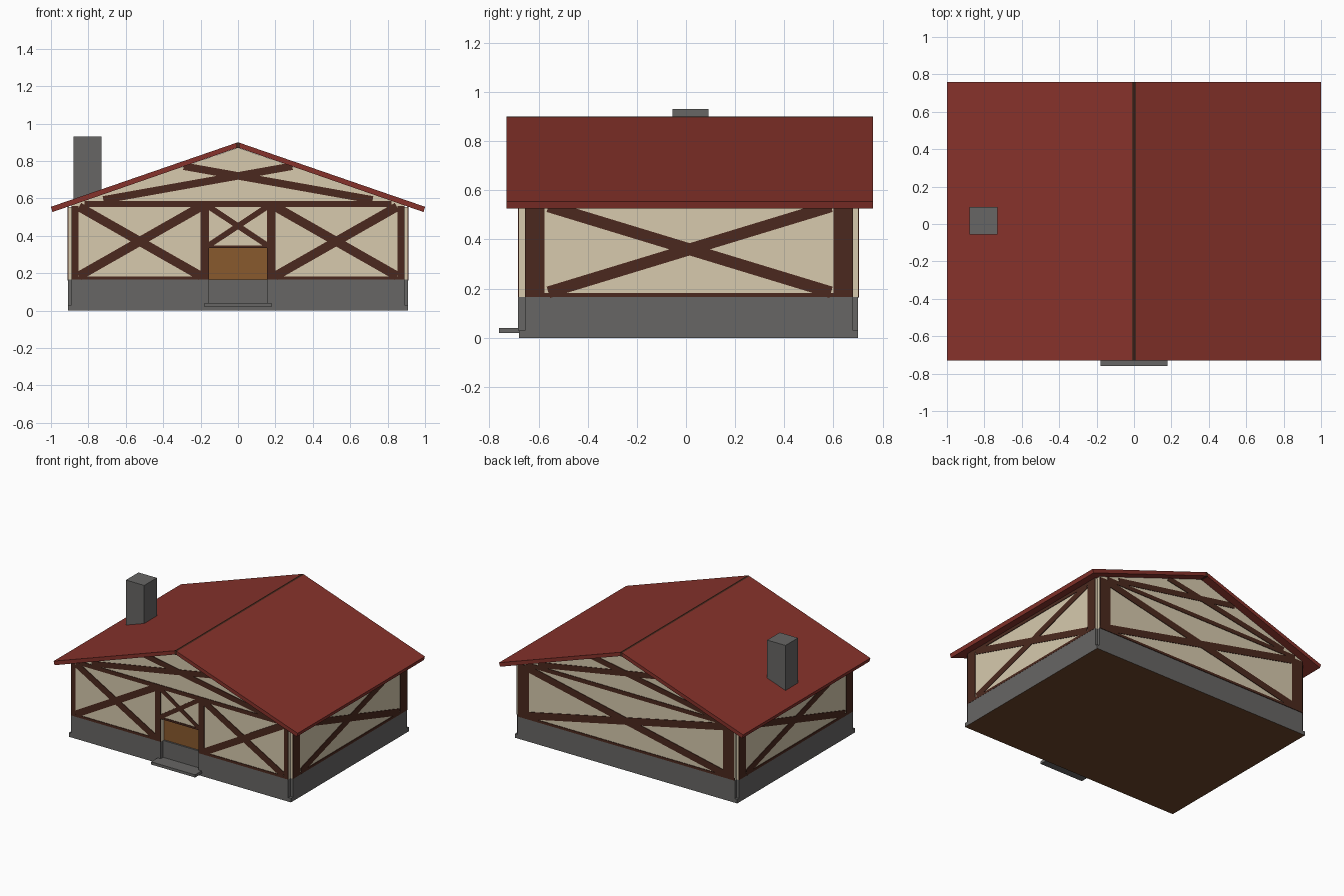
import bpy
import bmesh
from mathutils import Vector

cube = bpy.data.objects.get("Cube")
if cube:
    bpy.data.objects.remove(cube)


def material(name, rgb):
    m = bpy.data.materials.new(name)
    m.use_nodes = True
    colour = (*rgb, 1)
    m.diffuse_color = colour
    m.node_tree.nodes["Principled BSDF"].inputs["Base Color"].default_value = colour
    return m


RED = material("roof red", (0.24, 0.032, 0.024))
CREAM = material("plaster cream", (0.68, 0.59, 0.42))
TIMBER = material("timber brown", (0.07, 0.022, 0.013))
STONE = material("stone grey", (0.136, 0.133, 0.129))
DOOR = material("door brown", (0.25, 0.10, 0.027))
EARTH = material("underside brown", (0.155, 0.06, 0.024))


def add_prism(bm, ring, offset):
    """Extrude a closed ring of points along an offset."""
    lower = [bm.verts.new(p) for p in ring]
    upper = [bm.verts.new(Vector(p) + Vector(offset)) for p in ring]
    bm.faces.new(lower)
    bm.faces.new(upper)
    n = len(ring)
    for i in range(n):
        j = (i + 1) % n
        bm.faces.new((lower[i], lower[j], upper[j], upper[i]))


def finish(name, bm, mat):
    bmesh.ops.recalc_face_normals(bm, faces=bm.faces)
    mesh = bpy.data.meshes.new(name)
    bm.to_mesh(mesh)
    bm.free()
    mesh.materials.append(mat)
    obj = bpy.data.objects.new(name, mesh)
    bpy.context.collection.objects.link(obj)
    return obj


def profile(name, pts, y0, y1, mat):
    """Extrude an x-z outline from y0 to y1."""
    bm = bmesh.new()
    add_prism(bm, [(x, y0, z) for x, z in pts], (0, y1 - y0, 0))
    return finish(name, bm, mat)


def box(name, x, y, z, mat):
    pts = [(x[0], z[0]), (x[1], z[0]), (x[1], z[1]), (x[0], z[1])]
    return profile(name, pts, y[0], y[1], mat)


RIDGE, PITCH, THICK = 0.9, 0.345, 0.028
FRONT, BACK, RECESS = -0.68, 0.70, -0.635
BASE, DOOR_TOP, DOOR_X = 0.165, 0.335, 0.155


def roof_z(x, drop=0.0):
    return RIDGE - PITCH * abs(x) - drop


# Stone plinth with notched corners, a doorway gap and a brown underside
slab = box("plinth_slab", (-0.91, 0.91), (FRONT, BACK), (0, 0.03), STONE)
slab.data.materials.append(EARTH)
for f in slab.data.polygons:
    f.material_index = 1 if f.normal.z < -0.5 else 0
box("plinth_core", (-0.89, 0.89), (RECESS, BACK), (0.03, BASE), STONE)
box("plinth_sides", (-0.91, 0.91), (-0.655, 0.68), (0.03, BASE), STONE).hide_render = False
for s, side in ((1, "left"), (-1, "right")):
    xs = sorted((s * DOOR_X, s * 0.89))
    box("plinth_front_" + side, xs, (FRONT - 0.003, RECESS), (0.03, BASE), STONE)

# Plaster walls: gabled core, front skin with a doorway, side panels
roof_line = [(x, roof_z(x, THICK + 0.001)) for x in (0.89, 0, -0.89)]
profile("gable_walls", [(-0.89, BASE), (0.89, BASE)] + roof_line, RECESS, BACK, CREAM)
doorway = [(-DOOR_X, BASE), (-DOOR_X, DOOR_TOP), (DOOR_X, DOOR_TOP), (DOOR_X, BASE)]
profile("front_wall", [(-0.89, BASE)] + doorway + [(0.89, BASE)] + roof_line,
        FRONT, RECESS, CREAM)
for s, side in ((1, "left"), (-1, "right")):
    xs = sorted((s * 0.88, s * 0.907))
    box(side + "_wall", xs, (-0.655, 0.68), (BASE, 0.555), CREAM)

# Timber framing: thin plates on each wall
WALLS = {
    "front": lambda u, z, d: (u, FRONT - d, z),
    "back": lambda u, z, d: (u, BACK + d, z),
    "left": lambda u, z, d: (0.907 + d, u, z),
    "right": lambda u, z, d: (-0.907 - d, u, z),
}


def framing(wall, bars):
    """Each bar: start, end and width in wall coordinates."""
    bm = bmesh.new()
    place = WALLS[wall]
    out = Vector(place(0, 0, 0.004)) - Vector(place(0, 0, 0))
    for a, b, w in bars:
        a, b = Vector(a), Vector(b)
        side = (b - a).normalized().orthogonal() * w / 2
        ring = [a + side, b + side, b - side, a - side]
        add_prism(bm, [place(p.x, p.y, 0) for p in ring], out)
    finish(wall + "_timber_frame", bm, TIMBER)


def cross(u0, u1, z0, z1, w):
    return [((u0, z0), (u1, z1), w), ((u0, z1), (u1, z0), w)]


def mirrored(a, b, w):
    return [(a, b, w), ((-a[0], a[1]), (-b[0], b[1]), w)]


gable = [((-0.82, 0.57), (0.82, 0.57), 0.03)] + mirrored((-0.72, 0.592), (0.29, 0.772), 0.04)

front = gable + [((-0.16, 0.342), (0.16, 0.342), 0.014)]
front += mirrored((0.16, 0.174), (0.89, 0.174), 0.018)
front += mirrored((0.872, BASE), (0.872, 0.56), 0.036)
front += mirrored((0.178, BASE), (0.178, 0.57), 0.045)
front += cross(-0.85, -0.2, 0.185, 0.555, 0.048) + cross(0.2, 0.85, 0.185, 0.555, 0.048)
front += cross(-0.155, 0.155, 0.35, 0.555, 0.03)
framing("front", front)

back = gable + [((-0.89, 0.174), (0.89, 0.174), 0.018)]
back += mirrored((0.84, BASE), (0.84, 0.56), 0.09)
back += cross(-0.82, 0.82, 0.19, 0.545, 0.052)
framing("back", back)

for wall in ("left", "right"):
    framing(wall, [((-0.615, BASE), (-0.615, 0.555), 0.08),
                   ((0.64, BASE), (0.64, 0.555), 0.08),
                   ((-0.655, 0.174), (0.68, 0.174), 0.018),
                   ((-0.655, 0.542), (0.68, 0.542), 0.024)]
            + cross(-0.56, 0.59, 0.185, 0.535, 0.048))

# Recessed door and step
box("door", (-DOOR_X, DOOR_X), (RECESS - 0.008, RECESS), (0.03, DOOR_TOP), DOOR)
box("door_step", (-0.18, 0.18), (-0.76, RECESS), (0.02, 0.04), STONE)

# Roof: two plain slopes meeting at a dark ridge strip
for s, side in ((1, "left"), (-1, "right")):
    a, b = s * 0.01, s * 1.0
    profile(side + "_roof_slope", [(a, roof_z(a)), (b, roof_z(b)), (s * 0.992, roof_z(b, THICK)),
                                   (a, roof_z(a, THICK))], -0.73, 0.76, RED)
profile("ridge_strip", [(-0.01, roof_z(0.01)), (0, RIDGE), (0.01, roof_z(0.01)),
                        (0.01, roof_z(0.01, THICK)), (-0.01, roof_z(0.01, THICK))],
        -0.73, 0.76, TIMBER)

# Chimney
box("chimney", (-0.88, -0.73), (-0.055, 0.092), (0.5, 0.93), STONE)
